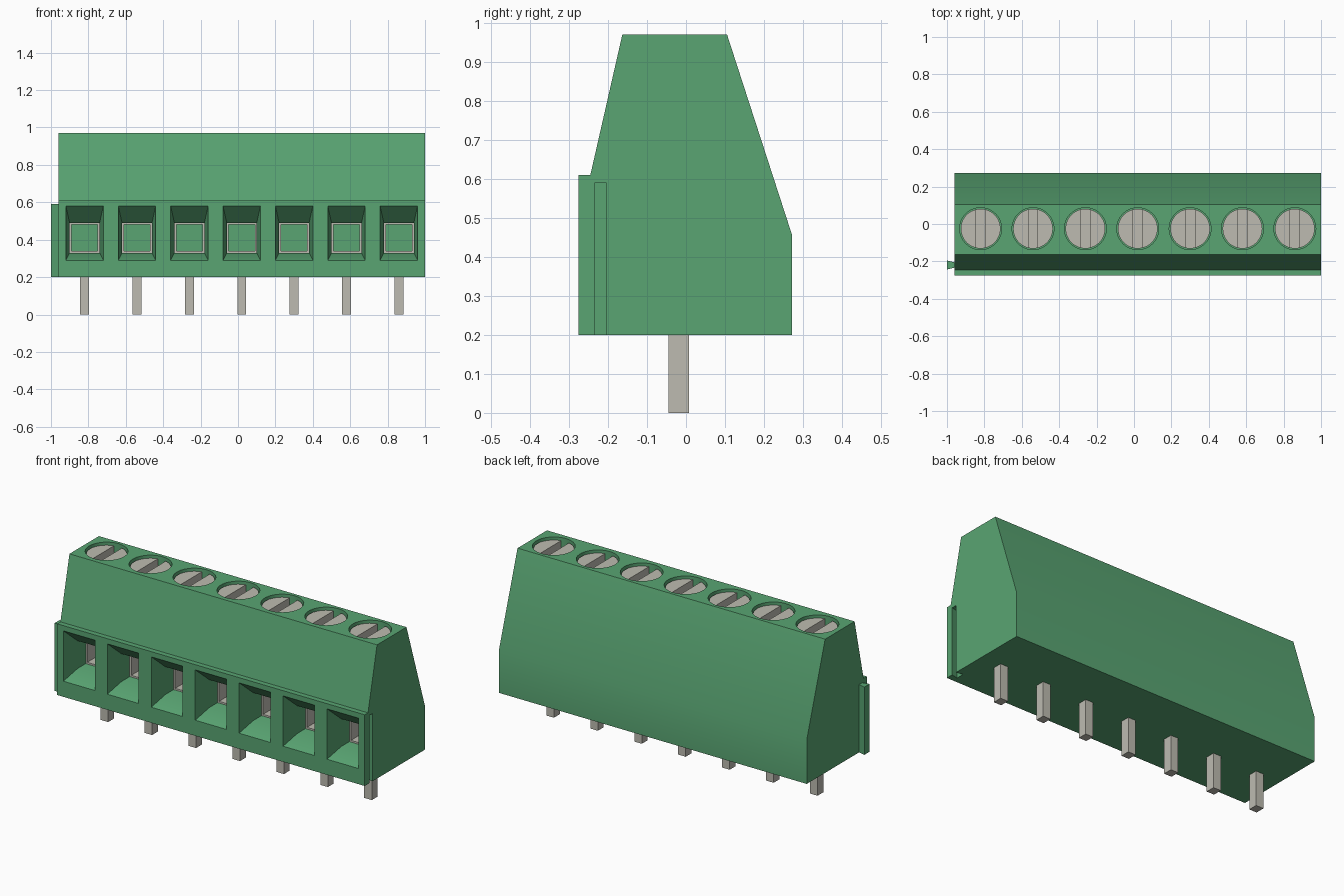
import bpy, bmesh, math

cube = bpy.data.objects.get("Cube")
if cube:
    bpy.data.objects.remove(cube, do_unlink=True)


def material(name, rgb):
    m = bpy.data.materials.new(name)
    m.use_nodes = True
    m.diffuse_color = (*rgb, 1)
    bsdf = next(n for n in m.node_tree.nodes if n.type == 'BSDF_PRINCIPLED')
    bsdf.inputs["Base Color"].default_value = (*rgb, 1)
    bsdf.inputs["Roughness"].default_value = 0.6
    return m


green = material("green plastic", (0.10, 0.375, 0.17))
metal = material("grey metal", (0.51, 0.50, 0.44))


def loft(bm, rings):
    """Closed solid through rings that have equal point counts."""
    rows = [[bm.verts.new(p) for p in ring] for ring in rings]
    for a, b in zip(rows, rows[1:]):
        for i in range(len(a)):
            j = (i + 1) % len(a)
            bm.faces.new((a[i], a[j], b[j], b[i]))
    bm.faces.new(rows[0][::-1])
    bm.faces.new(rows[-1])


def rect_xz(x, half, z0, z1, y):
    return [(x - half, y, z0), (x + half, y, z0), (x + half, y, z1), (x - half, y, z1)]


def box(bm, x, half, y0, y1, z0, z1):
    loft(bm, [rect_xz(x, half, z0, z1, y) for y in (y0, y1)])


def disc(x, y, r, z, n=48):
    return [(x + r * math.cos(math.tau * i / n), y + r * math.sin(math.tau * i / n), z)
            for i in range(n)]


def make(name, bm, mat):
    bmesh.ops.recalc_face_normals(bm, faces=bm.faces)
    me = bpy.data.meshes.new(name)
    bm.to_mesh(me)
    bm.free()
    me.materials.append(mat)
    ob = bpy.data.objects.new(name, me)
    bpy.context.collection.objects.link(ob)
    return ob


def cut(ob, cutter):
    mod = ob.modifiers.new("cut", 'BOOLEAN')
    mod.operation, mod.solver, mod.object = 'DIFFERENCE', 'EXACT', cutter
    bpy.context.view_layer.objects.active = ob
    bpy.ops.object.modifier_apply(modifier=mod.name)
    bpy.data.objects.remove(cutter, do_unlink=True)


def smooth(ob):
    bpy.ops.object.select_all(action='DESELECT')
    ob.select_set(True)
    bpy.context.view_layer.objects.active = ob
    bpy.ops.object.shade_smooth_by_angle(angle=math.radians(30))


LEFT, RIGHT = -0.96, 1.0
BASE, TOP, FRONT = 0.2, 0.97, -0.275
SCREW_Y = -0.025
CENTRES = [0.02 + 0.28 * (i - 3) for i in range(7)]

# Housing: side profile extruded along the length
profile = [(FRONT, BASE), (0.272, BASE), (0.272, 0.455), (0.105, TOP),
           (-0.163, TOP), (-0.245, 0.61), (FRONT, 0.61)]
bm = bmesh.new()
loft(bm, [[(x, y, z) for y, z in profile] for x in (LEFT, RIGHT)])
housing = make("housing", bm, green)

# Wire funnels, screw wells and the dovetail groove cut into the housing
bm = bmesh.new()
for x in CENTRES:
    loft(bm, [rect_xz(x, 0.1, 0.29, 0.58, FRONT - 0.02),
              rect_xz(x, 0.1, 0.29, 0.58, FRONT),
              rect_xz(x, 0.08, 0.33, 0.49, FRONT + 0.1),
              rect_xz(x, 0.08, 0.33, 0.49, 0.1)])
    loft(bm, [disc(x, SCREW_Y, 0.112, z) for z in (0.85, TOP + 0.05)])


def dovetail(x_narrow, x_wide, z):
    return [(x_narrow, -0.233, z), (x_narrow, -0.205, z),
            (x_wide, -0.195, z), (x_wide, -0.243, z)]


loft(bm, [dovetail(RIGHT + 0.001, RIGHT - 0.04, z) for z in (BASE - 0.1, 0.59)])
cut(housing, make("housing_cutter", bm, green))
smooth(housing)

# Dovetail rail on the opposite end
bm = bmesh.new()
loft(bm, [dovetail(LEFT, LEFT - 0.04, z) for z in (BASE, 0.59)])
make("dovetail_rail", bm, green)

for n, x in enumerate(CENTRES, 1):
    # Slotted screw
    bm = bmesh.new()
    loft(bm, [disc(x, SCREW_Y, 0.106, z) for z in (0.84, 0.955)])
    screw = make(f"screw_{n}", bm, metal)
    bm = bmesh.new()
    box(bm, x, 0.025, SCREW_Y - 0.2, SCREW_Y + 0.2, 0.91, 1.0)
    cut(screw, make("slot_cutter", bm, metal))
    smooth(screw)

    # Hollow wire clamp lining the opening
    bm = bmesh.new()
    for side in (-1, 1):
        box(bm, x + side * 0.075, 0.005, -0.1, 0.1, 0.33, 0.49)
    for z in (0.33, 0.48):
        box(bm, x, 0.07, -0.1, 0.1, z, z + 0.01)
    make(f"wire_clamp_{n}", bm, metal)

    # Solder pin
    bm = bmesh.new()
    box(bm, x, 0.024, -0.045, 0.008, 0, BASE + 0.02)
    make(f"pin_{n}", bm, metal)
